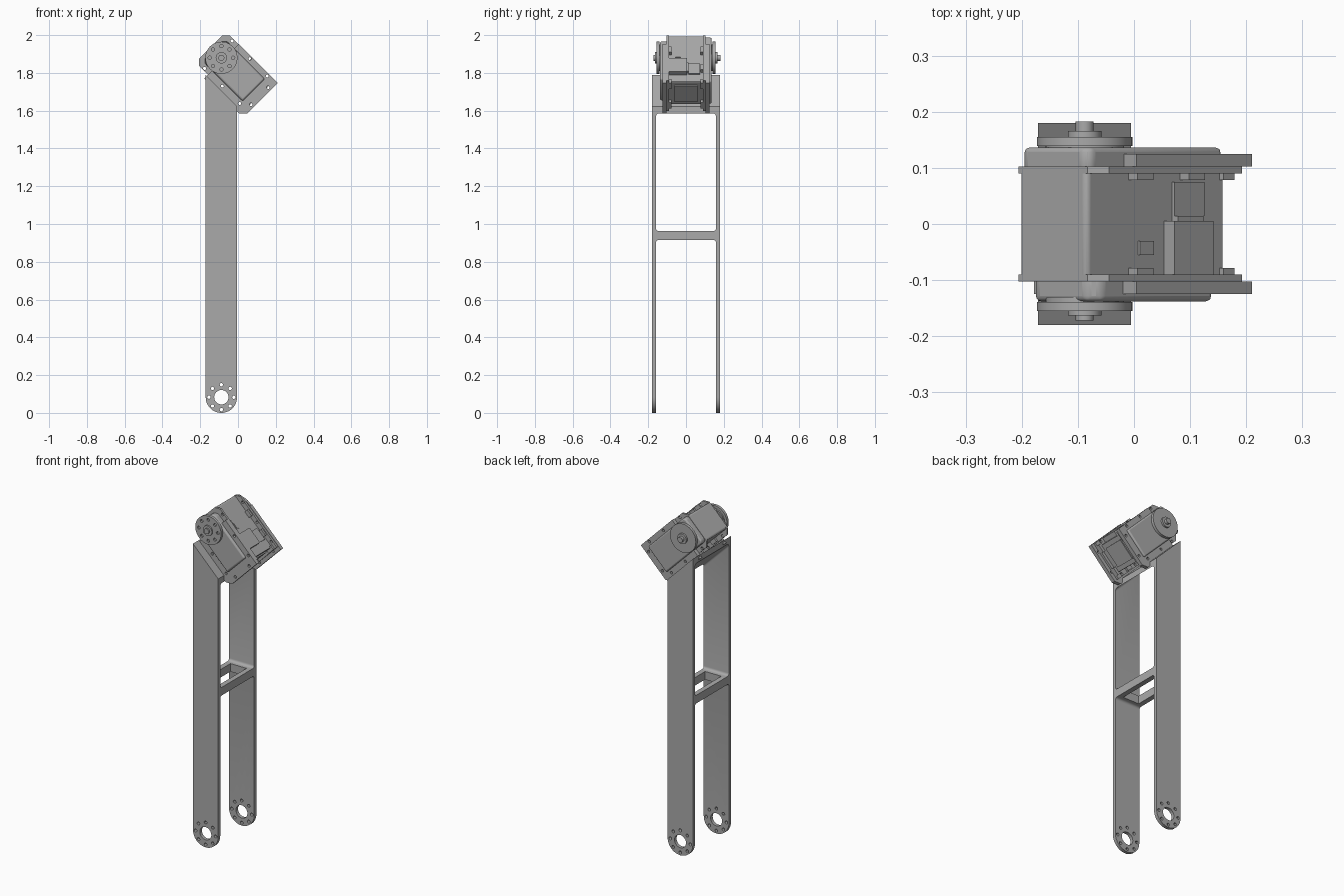
import bpy, bmesh
from math import cos, sin, pi, sqrt
from mathutils import Vector

if "Cube" in bpy.data.objects:
    bpy.data.objects.remove(bpy.data.objects["Cube"])

grey = bpy.data.materials.new("machined_grey")
grey.use_nodes = True
grey.diffuse_color = (0.4, 0.4, 0.4, 1)
grey.node_tree.nodes["Principled BSDF"].inputs["Base Color"].default_value = (0.4, 0.4, 0.4, 1)

AXLE = (-0.088, 1.88)   # motor shaft position in x, z
ARM_L, ARM_R = -0.171, -0.005
ARM_X = (ARM_L + ARM_R) / 2
ARM_RAD = (ARM_R - ARM_L) / 2


def tilt(u, v):
    """Motor frame (u along the case, v across it) to x, z."""
    return AXLE[0] + (u + v) / sqrt(2), AXLE[1] + (v - u) / sqrt(2)


def prism(name, points, y0, y1, smooth=False):
    """Extrude an x, z outline from y0 to y1."""
    bm = bmesh.new()
    face = bm.faces.new([bm.verts.new((x, y0, z)) for x, z in points])
    new = bmesh.ops.extrude_face_region(bm, geom=[face])["geom"]
    bmesh.ops.translate(bm, vec=(0, y1 - y0, 0),
                        verts=[g for g in new if isinstance(g, bmesh.types.BMVert)])
    bmesh.ops.recalc_face_normals(bm, faces=bm.faces)
    return finish(name, bm, smooth)


def finish(name, bm, smooth=False):
    mesh = bpy.data.meshes.new(name)
    bm.to_mesh(mesh)
    bm.free()
    mesh.materials.append(grey)
    ob = bpy.data.objects.new(name, mesh)
    bpy.context.collection.objects.link(ob)
    if smooth:
        shade(ob)
    return ob


def select(ob):
    bpy.ops.object.select_all(action='DESELECT')
    ob.select_set(True)
    bpy.context.view_layer.objects.active = ob


def shade(ob):
    select(ob)
    bpy.ops.object.shade_smooth_by_angle(angle=pi / 6)


def circle(x, z, r, n=32):
    return [(x + r * cos(2 * pi * i / n), z + r * sin(2 * pi * i / n)) for i in range(n)]


def ring(x, z, radius, r):
    """Eight small bolt holes around a centre."""
    return [circle(cx, cz, r, 12) for cx, cz in circle(x, z, radius, 8)]


def cut(ob, cutters):
    for c in cutters:
        c.hide_render = True
        mod = ob.modifiers.new("cut", 'BOOLEAN')
        mod.operation, mod.solver, mod.object = 'DIFFERENCE', 'EXACT', c
        select(ob)
        bpy.ops.object.modifier_apply(modifier=mod.name)
        bpy.data.objects.remove(c)
    shade(ob)


def drill(ob, outlines, y0=-0.3, y1=0.3):
    cut(ob, [prism("hole_cutter", o, y0, y1) for o in outlines])


def window(y, low, high_left, high_right, x0=-0.3, x1=0.1):
    """Cutter along x with rounded corners and an optionally sloping top."""
    ob = prism("window_cutter", [(x0, low), (x1, low), (x1, high_right), (x0, high_left)], -y, y)
    bm = bmesh.new()
    bm.from_mesh(ob.data)
    edges = [e for e in bm.edges if abs(e.verts[0].co.x - e.verts[1].co.x) > 0.01]
    bmesh.ops.bevel(bm, geom=edges, offset=0.015, segments=4, profile=0.5, affect='EDGES')
    bm.to_mesh(ob.data)
    bm.free()
    return ob


def soften(ob, width):
    mod = ob.modifiers.new("rounded_edges", 'BEVEL')
    mod.width, mod.segments, mod.limit_method = width, 3, 'ANGLE'
    shade(ob)


def case(u0, u1, v, chamfer):
    """Motor outline with chamfered corners at the shaft end."""
    return [tilt(*p) for p in [(u0, chamfer - v), (u0 + chamfer, -v), (u1, -v),
                               (u1, v), (u0 + chamfer, v), (u0, v - chamfer)]]


def block(name, u0, u1, v0, v1, y0, y1):
    return prism(name, [tilt(u0, v0), tilt(u1, v0), tilt(u1, v1), tilt(u0, v1)], y0, y1)


# Twin-arm frame with a rounded foot and a sloping top
foot = [(ARM_X + ARM_RAD * cos(pi + pi * i / 24), ARM_RAD + ARM_RAD * sin(pi + pi * i / 24))
        for i in range(25)]
frame = prism("arm_frame", foot + [(ARM_R, 1.622), (ARM_L, 1.788)], -0.18, 0.18)
top_left = 1.585 + (ARM_R + 0.3)
top_right = 1.585 + (ARM_R - 0.1)
cut(frame, [window(0.16, -0.3, 0.915, 0.915),
            window(0.16, 0.963, top_left, top_right)])

# Opening through the middle rung
rung = [(ARM_L + 0.03, 0.8), (ARM_R - 0.03, 0.8), (ARM_R - 0.03, 1.1), (ARM_L + 0.03, 1.1)]
drill(frame, [rung], -0.13, 0.13)

# Foot bearing hole and bolt circle
drill(frame, [circle(ARM_X, ARM_RAD, 0.038)] + ring(ARM_X, ARM_RAD, 0.066, 0.009))

# Motor case and its two covers
body = prism("motor_body", case(-0.08, 0.265, 0.085, 0.006), -0.1, 0.1)
soften(body, 0.006)
soften(prism("front_cover", case(-0.06, 0.242, 0.083, 0.02), -0.138, -0.09), 0.01)
soften(prism("back_cover", case(-0.078, 0.262, 0.085, 0.012), 0.09, 0.136), 0.008)

# Bolt flanges, bracket side plates and screw bosses on both sides
corner_bolts = [(u, v) for u in (-0.023, 0.11, 0.24) for v in (-0.103, 0.103)]
end_bolts = [(0.286, -0.064), (0.286, 0.064)]
plate = [tilt(*p) for p in [(0.014, -0.142), (0.275, -0.142), (0.305, -0.113),
                            (0.305, 0.117), (0.014, 0.117)]]
for side, s in (("front", -1), ("back", 1)):
    flange = prism(side + "_flange", case(-0.08, 0.283, 0.114, 0.027), s * 0.09, s * 0.1025)
    drill(flange, [circle(*tilt(u, v), 0.008, 12) for u, v in corner_bolts])
    bracket = prism(side + "_bracket_plate", plate, s * 0.1025, s * 0.125)
    drill(bracket, [circle(*tilt(u, v), 0.008, 12) for u, v in corner_bolts[2:] + end_bolts])
    for i, u in enumerate((0.045, 0.175)):
        for v in (-1, 1):
            block(f"{side}_boss_{i}_{v}", u - 0.02, u + 0.02, v * 0.08, v * 0.108, s * 0.078, s * 0.09)
    for v in (-1, 1):
        block(f"{side}_end_lug_{v}", 0.255, 0.283, v * 0.05, v * 0.095, s * 0.078, s * 0.09)

    # Output disc, hub and shaft
    disc = prism(side + "_horn", circle(*AXLE, 0.085, 48), s * 0.139, s * 0.155, True)
    prism(side + "_horn_seat", circle(*AXLE, 0.07), s * 0.13, s * 0.14, True)
    if s < 0:
        drill(disc, ring(*AXLE, 0.062, 0.009), -0.2, -0.145)
    hub_end, shaft_end = (0.163, 0.172) if s < 0 else (0.166, 0.183)
    prism(side + "_hub", circle(*AXLE, 0.03), s * 0.15, s * hub_end, True)
    prism(side + "_shaft", circle(*AXLE, 0.016, 24), s * 0.15, s * shaft_end, True)

# Cable sockets and small stud on the upper face
block("large_socket", 0.115, 0.213, 0.08, 0.112, -0.09, 0.005)
block("small_socket", 0.135, 0.21, 0.08, 0.092, 0.014, 0.075)
block("socket_bridge", 0.135, 0.2, 0.08, 0.1, 0.004, 0.014)
block("stud", 0.05, 0.085, 0.08, 0.09, -0.055, -0.03)
# Raised panel on the end face
block("end_panel", 0.26, 0.272, -0.06, 0.06, -0.06, 0.06)
